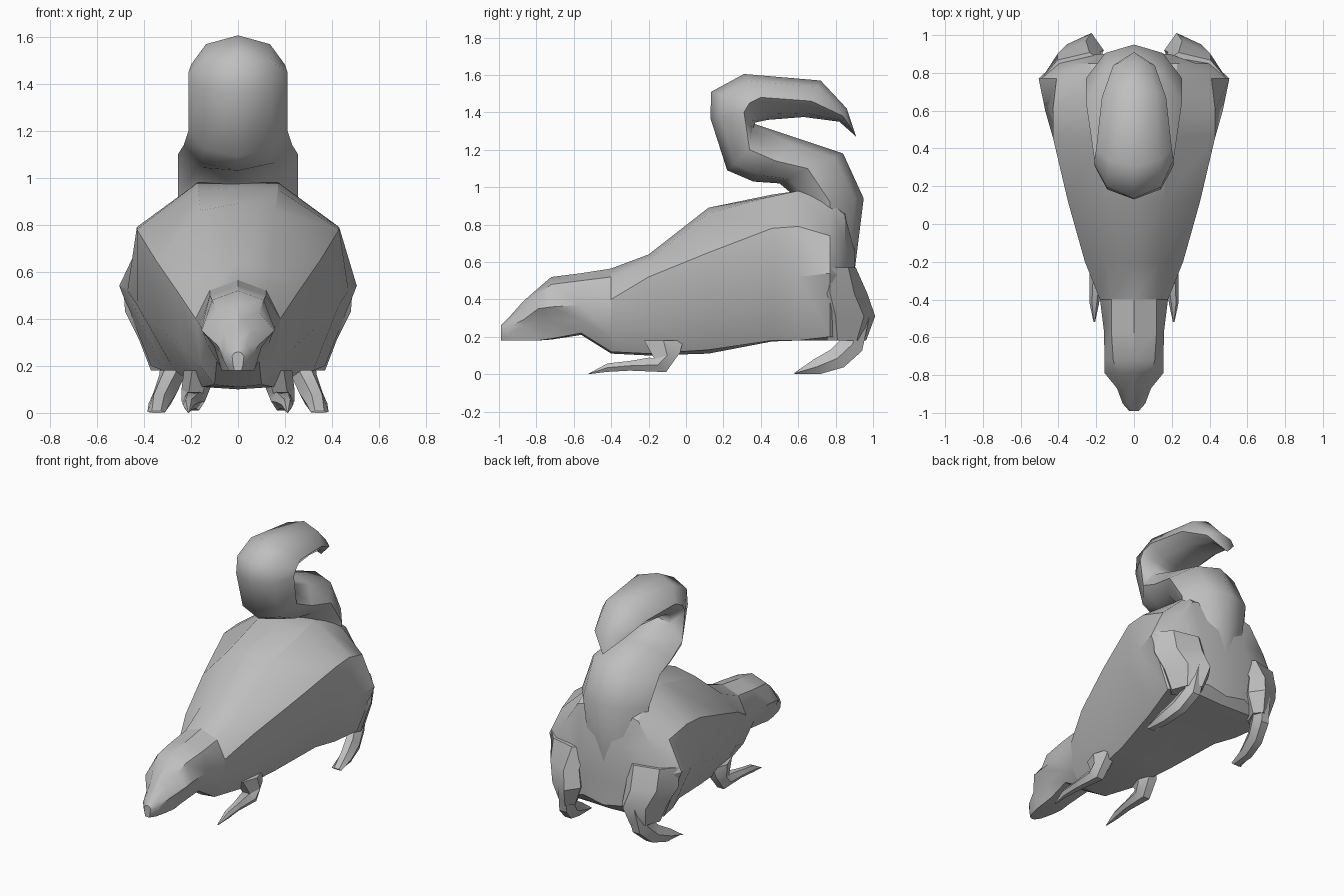
import bpy, bmesh, math
from mathutils import Vector

cube = bpy.data.objects.get("Cube")
if cube:
    bpy.data.objects.remove(cube, do_unlink=True)

# One plain grey coat
coat = bpy.data.materials.new("grey_coat")
coat.use_nodes = True
GREY = (0.52, 0.52, 0.52, 1)
coat.diffuse_color = GREY
coat.node_tree.nodes["Principled BSDF"].inputs["Base Color"].default_value = GREY


def loft(name, rings, mirrored_copy=False, smooth=32):
    """Skin a list of equal closed rings, cap both ends, shade by angle."""
    bm = bmesh.new()
    sides = (1, -1) if mirrored_copy else (1,)
    for side in sides:
        loops = [[bm.verts.new((p[0] * side, p[1], p[2])) for p in ring] for ring in rings]
        for a, b in zip(loops, loops[1:]):
            n = len(a)
            for i in range(n):
                j = (i + 1) % n
                bm.faces.new((a[i], a[j], b[j], b[i]))
        bm.faces.new(loops[0])
        bm.faces.new(loops[-1])
    bmesh.ops.remove_doubles(bm, verts=bm.verts, dist=0.0005)
    bmesh.ops.recalc_face_normals(bm, faces=bm.faces)
    mesh = bpy.data.meshes.new(name)
    bm.to_mesh(mesh)
    bm.free()
    obj = bpy.data.objects.new(name, mesh)
    bpy.context.collection.objects.link(obj)
    mesh.materials.append(coat)
    bpy.ops.object.select_all(action="DESELECT")
    obj.select_set(True)
    bpy.context.view_layer.objects.active = obj
    bpy.ops.object.shade_smooth_by_angle(angle=math.radians(smooth))


def mirrored_ring(half):
    """Close a half outline (first and last points on the centre line)."""
    half = [Vector(p) for p in half]
    other = [Vector((-p.x, p.y, p.z)) for p in reversed(half[1:-1])]
    return half + other


def cross_sections(table):
    """Rings at y from (x, z) half outlines running top to bottom."""
    return [mirrored_ring([(x, y, z) for x, z in half]) for y, half in table]


def limb(stations):
    """Six-sided rings along a limb, spanned by two half-axis vectors."""
    rings = []
    for centre, across, along in stations:
        c, u, v = Vector(centre), Vector(across), Vector(along)
        rings.append([c + u * math.cos(k * math.pi / 3) + v * math.sin(k * math.pi / 3)
                      for k in range(6)])
    return rings


# Head with overhanging cheeks, from the nose back to the neck
neck = (-.4, [(0, .565), (.12, .52), (.18, .4), (.16, .2), (.1, .12), (0, .11)])
loft("head", cross_sections([
    (-.99, [(0, .26), (.015, .255), (.025, .24), (.02, .2), (.015, .18), (0, .18)]),
    (-.95, [(0, .3), (.04, .285), (.06, .25), (.055, .21), (.04, .18), (0, .18)]),
    (-.87, [(0, .39), (.06, .36), (.09, .29), (.08, .26), (.06, .18), (0, .18)]),
    (-.79, [(0, .46), (.09, .43), (.155, .35), (.1, .28), (.07, .18), (0, .18)]),
    (-.72, [(0, .52), (.11, .48), (.155, .36), (.1, .28), (.07, .19), (0, .185)]),
    (-.56, [(0, .54), (.12, .5), (.16, .37), (.13, .29), (.09, .22), (0, .21)]),
    neck]))

# Body, widening from the neck to the hips and closing at the rump
loft("body", cross_sections([
    neck,
    (-.2, [(0, .64), (.14, .61), (.26, .52), (.24, .28), (.15, .11), (0, .1)]),
    (.12, [(0, .89), (.16, .86), (.35, .65), (.33, .36), (.2, .13), (0, .11)]),
    (.46, [(0, .96), (.17, .95), (.43, .78), (.43, .46), (.27, .18), (0, .175)]),
    (.6, [(0, .98), (.17, .98), (.43, .79), (.47, .52), (.32, .18), (0, .185)]),
    (.77, [(0, .94), (.22, .92), (.41, .74), (.505, .54), (.37, .2), (0, .18)]),
    (.85, [(0, .9), (.23, .85), (.33, .7), (.42, .52), (.32, .2), (0, .19)]),
    (.9, [(0, .7), (.14, .66), (.19, .55), (.19, .4), (.15, .26), (0, .23)])]))

# Tail: outer line, side crease, inner line (y, z) and half width per station
tail = [
    ((.6, .3), (.76, .3), (.88, .3), .16),
    ((.6, .6), (.76, .6), (.905, .58), .22),
    ((.62, .92), (.77, .92), (.95, .94), .255),
    ((.5, 1.02), (.65, 1.1), (.84, 1.18), .255),
    ((.36, 1.03), (.48, 1.14), (.6, 1.26), .23),
    ((.22, 1.09), (.34, 1.2), (.36, 1.34), .21),
    ((.13, 1.37), (.31, 1.4), (.37, 1.345), .21),
    ((.135, 1.51), (.34, 1.45), (.39, 1.35), .21),
    ((.31, 1.605), (.4, 1.48), (.44, 1.36), .2),
    ((.72, 1.57), (.67, 1.46), (.63, 1.375), .17),
    ((.86, 1.42), (.84, 1.38), (.82, 1.35), .11),
    ((.91, 1.27), (.91, 1.27), (.91, 1.27), 0)]
tail_rings = []
for outer, crease, inner, width in tail:
    o, c, i = (Vector((0, *p)) for p in (outer, crease, inner))
    w = Vector((width, 0, 0))
    tail_rings.append(mirrored_ring(
        [o, o.lerp(c, .3) + w * .68, c + w, c.lerp(i, .75) + w * .6, i]))
loft("tail", tail_rings, smooth=62)

# Haunches bulging back from the widest point of the hips
loft("haunches", limb([
    ((.32, .81, .57), (.17, -.04, 0), (0, .09, 0)),
    ((.33, .84, .43), (.15, -.07, 0), (0, .11, 0)),
    ((.29, .86, .31), (.13, -.06, 0), (0, .14, 0)),
    ((.29, .86, .18), (.08, -.05, 0), (0, .09, 0))]), True)

# Hind feet, sweeping forward from the heel
loft("hind_feet", limb([
    ((.26, .93, .28), (.06, 0, 0), (0, .06, .04)),
    ((.28, .89, .16), (.055, 0, 0), (0, .06, -.04)),
    ((.31, .81, .085), (.05, 0, 0), (0, .04, -.055)),
    ((.335, .7, .04), (.045, 0, 0), (0, .02, -.045)),
    ((.347, .58, .004), (.038, 0, 0), (0, 0, -.004))]), True)

# Forelegs and long pointed front paws
loft("front_feet", limb([
    ((.16, -.12, .18), (.07, 0, 0), (0, .12, 0)),
    ((.18, -.1, .1), (.06, 0, 0), (0, .08, .02)),
    ((.19, -.15, .05), (.05, 0, 0), (0, .05, -.045)),
    ((.2, -.3, .045), (.035, 0, 0), (0, 0, -.03)),
    ((.21, -.42, .035), (.025, 0, 0), (0, 0, -.026)),
    ((.21, -.52, .002), (.004, 0, 0), (0, 0, -.002))]), True)
